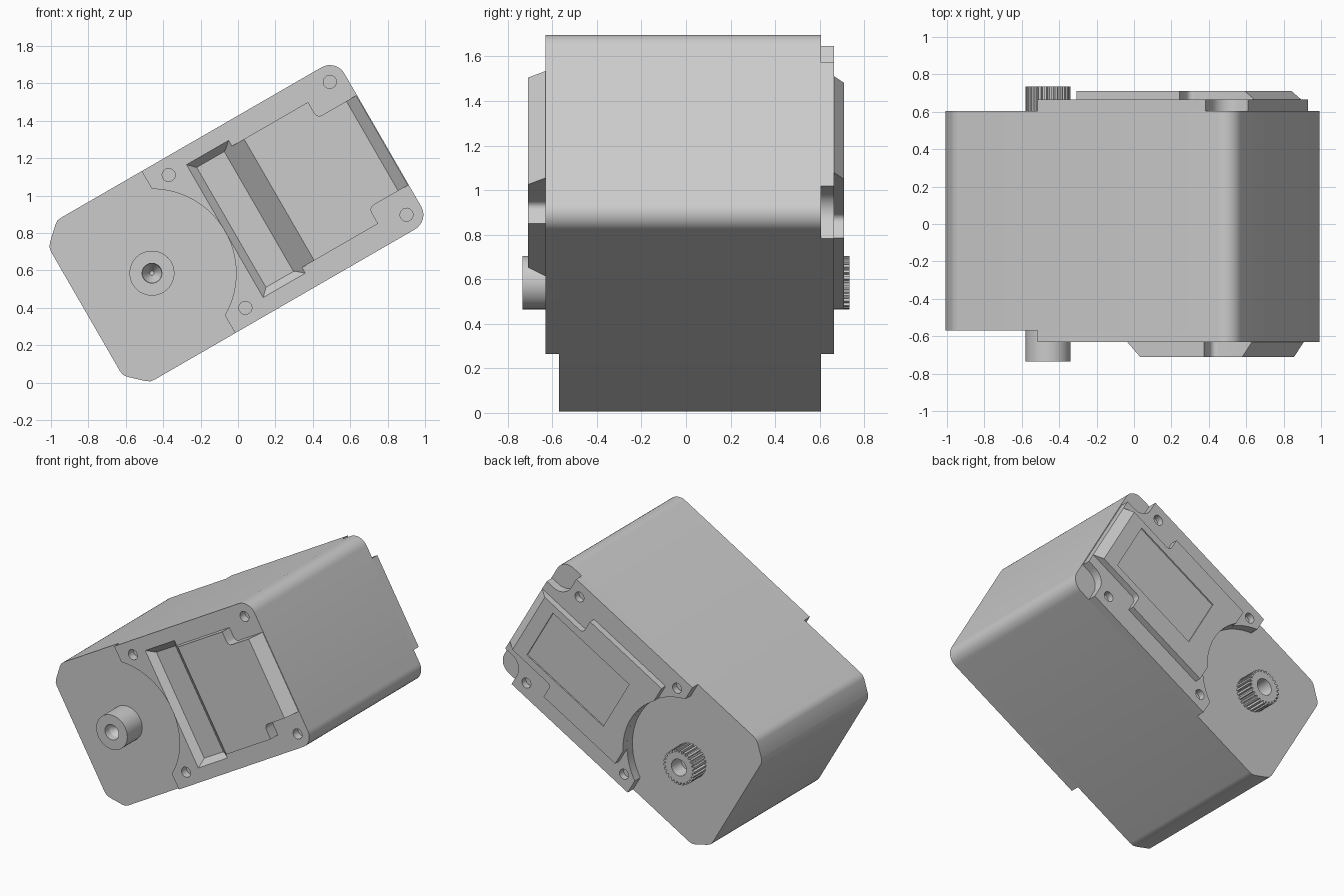
import bpy, bmesh
from math import sin, cos, pi, radians
from mathutils import Matrix, Vector

cube = bpy.data.objects.get("Cube")
if cube:
    bpy.data.objects.remove(cube, do_unlink=True)

grey = bpy.data.materials.new("plain grey")
grey.use_nodes = True
grey.diffuse_color = (0.6, 0.6, 0.6, 1)
grey.node_tree.nodes["Principled BSDF"].inputs["Base Color"].default_value = (0.6, 0.6, 0.6, 1)

# The whole unit is tilted about the output shaft: u runs along it, v across it
TILT = Matrix.Translation((-0.46, 0, 0.585)) @ Matrix.Rotation(radians(-30), 4, 'Y')
END, HALF = 1.425, 0.5
ARC = 0.45


def arc(cu, cv, r, a0, a1, n):
    return [(cu + r * cos(radians(a0 + (a1 - a0) * i / n)),
             cv + r * sin(radians(a0 + (a1 - a0) * i / n))) for i in range(n + 1)]


def mirrored(half):
    """Close a half outline (v > 0) with its mirror image."""
    return half + [(u, -v) for u, v in reversed(half)]


def rect(u0, u1, v):
    return mirrored([(u0, v), (u1, v)])


def loft(name, layers):
    """Solid through a stack of (y, outline) layers."""
    bm = bmesh.new()
    rings = [[bm.verts.new(TILT @ Vector((u, y, v))) for u, v in pts] for y, pts in layers]
    n = len(rings[0])
    for a, b in zip(rings, rings[1:]):
        for i in range(n):
            j = (i + 1) % n
            bm.faces.new((a[i], a[j], b[j], b[i]))
    bm.faces.new(rings[0])
    bm.faces.new(rings[-1])
    bmesh.ops.recalc_face_normals(bm, faces=bm.faces)
    mesh = bpy.data.meshes.new(name)
    bm.to_mesh(mesh)
    bm.free()
    mesh.materials.append(grey)
    ob = bpy.data.objects.new(name, mesh)
    bpy.context.collection.objects.link(ob)
    return ob


def activate(ob):
    bpy.ops.object.select_all(action='DESELECT')
    ob.select_set(True)
    bpy.context.view_layer.objects.active = ob


def cut(ob, layers):
    cutter = loft("cutter", layers)
    cutter.hide_render = True
    mod = ob.modifiers.new("cut", 'BOOLEAN')
    mod.operation, mod.solver, mod.object = 'DIFFERENCE', 'EXACT', cutter
    activate(ob)
    bpy.ops.object.modifier_apply(modifier=mod.name)
    bpy.data.objects.remove(cutter, do_unlink=True)


def circle(u, v, r, n=24):
    return arc(u, v, r, 0, 360 - 360 / n, n - 1)


def screw_holes(ob, us, y_in, y_out):
    for u in us:
        for v in (-0.41, 0.41):
            cut(ob, [(y_in, circle(u, v, 0.035, 20)), (y_out, circle(u, v, 0.035, 20))])


# Main case: softened chamfers at the shaft end, round corners at the other
R = 0.09
far_corner = arc(END - R, HALF - R, R, 90, 0, 8)
near_corner = [(-0.41, 0.37), (-0.405, 0.395), (-0.39, 0.415),
               (-0.315, 0.485), (-0.295, 0.497), (-0.27, HALF)]
body = loft("case_body", [(y, mirrored(near_corner + far_corner)) for y in (-0.57, 0.605)])

# Front plate: curved around the shaft, with a sloped groove and screw holes
shaft_arc = arc(0, 0, ARC, 4, 60, 12)
plate_start = shaft_arc + [(0.225, HALF)]
front = mirrored(plate_start + far_corner)
front_plate = loft("front_plate", [(-0.57, front), (-0.63, front)])
cut(front_plate, [(-0.585, rect(0.49, 0.665, 0.37)), (-0.63, rect(0.45, 0.71, 0.41)),
                  (-0.66, rect(0.45, 0.71, 0.41))])
screw_holes(front_plate, (0.34, 1.335), -0.575, -0.66)


# Raised front cover: sloped ends, narrower between the far screws
def cover(u0, u1, step, wide, narrow):
    fillet = arc(step + 0.03, narrow + 0.03, 0.03, 180, 270, 4)
    return mirrored([(u0, wide), (step, wide)] + fillet + [(u1, narrow)])


front_cover = loft("front_cover", [
    (y, cover(u0, u1, 1.18, 0.375, 0.277))
    for y, u0, u1 in ((-0.585, 0.66, 1.42), (-0.63, 0.705, 1.42), (-0.71, 0.785, 1.36))])

# Back plate: same shaft curve, far corners scooped out
scoop = [(1.26, HALF)] + arc(1.36, 0.42, 0.1, 180, 270, 8) + [(1.42, 0.32)]
back = mirrored(plate_start + scoop)
back_plate = loft("back_plate", [(0.605, back), (0.665, back)])
screw_holes(back_plate, (0.31, 1.18), 0.62, 0.69)


# Raised back cover with a shallow label recess
def back_outline(u1):
    return mirrored(arc(0, 0, ARC, 3, 32, 8) + [(0.382, 0.358), (1.02, 0.358)]
                    + arc(1.05, 0.28, 0.03, 180, 270, 4) + [(u1, 0.25)])


back_cover = loft("back_cover", [(0.665, back_outline(1.42)), (0.71, back_outline(1.36))])
cut(back_cover, [(0.701, rect(0.58, 1.26, 0.2)), (0.73, rect(0.58, 1.26, 0.2))])

# Plain front shaft with a conical bore
front_shaft = loft("front_shaft", [(y, circle(0, 0, 0.12, 48)) for y in (-0.57, -0.735)])
cut(front_shaft, [(-0.63, circle(0, 0, 0.012)), (-0.69, circle(0, 0, 0.05)),
                  (-0.76, circle(0, 0, 0.055))])

# Splined output shaft on the back
teeth = 25
spline = []
for i in range(teeth):
    for frac, r in ((0, 0.104), (0.3, 0.104), (0.42, 0.12), (0.88, 0.12)):
        a = 2 * pi * (i + frac) / teeth
        spline.append((r * cos(a), r * sin(a)))
output_shaft = loft("output_shaft", [(y, spline) for y in (0.605, 0.735)])
cut(output_shaft, [(0.64, circle(0, 0, 0.05)), (0.76, circle(0, 0, 0.06))])

for ob in (body, front_plate, front_cover, back_plate, back_cover, front_shaft, output_shaft):
    activate(ob)
    bpy.ops.object.shade_smooth_by_angle(angle=radians(28))
